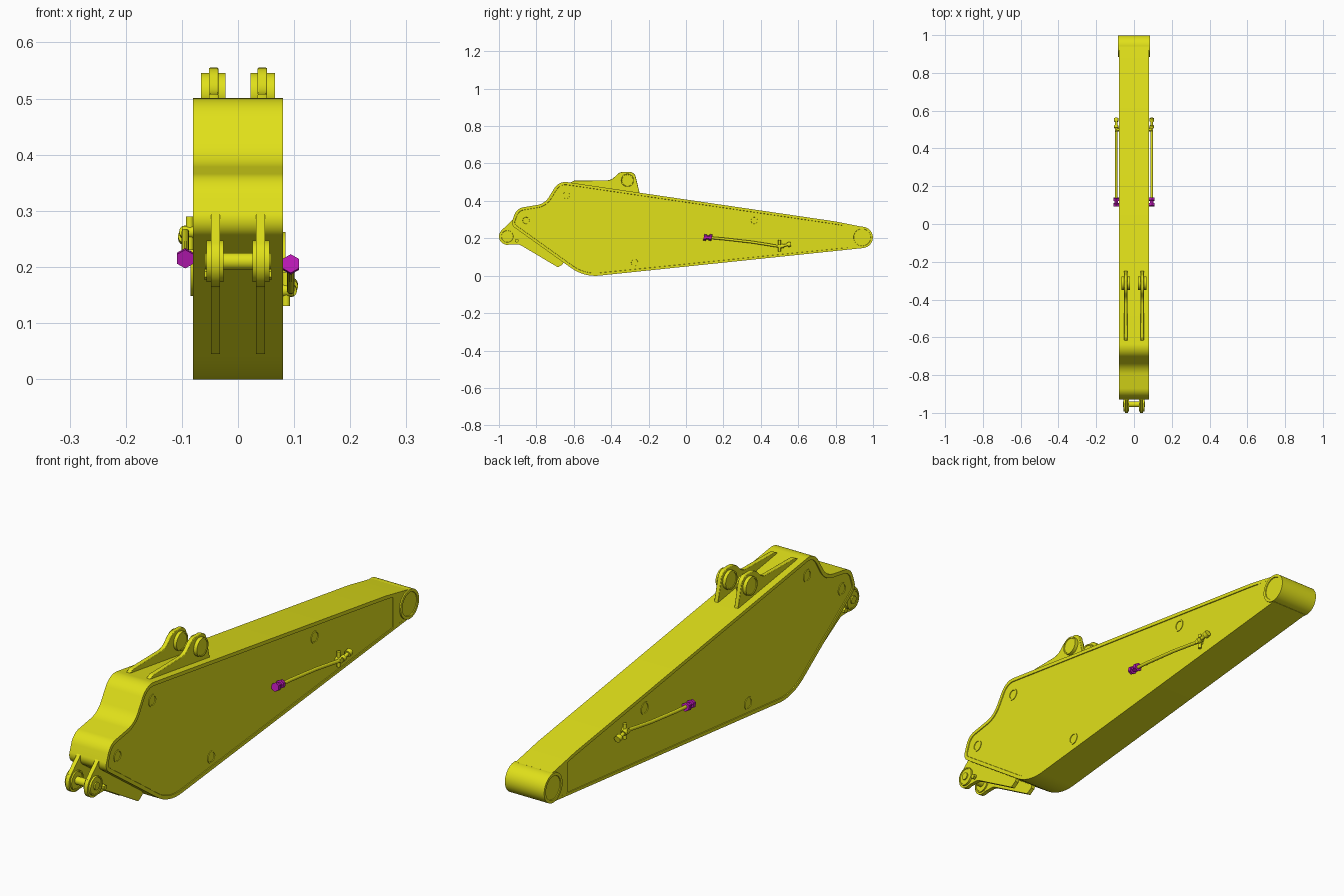
import bpy, bmesh, math
from mathutils import Vector

if "Cube" in bpy.data.objects:
    bpy.data.objects.remove(bpy.data.objects["Cube"])

def material(name, color):
    m = bpy.data.materials.new(name)
    m.diffuse_color = color
    m.use_nodes = True
    m.node_tree.nodes["Principled BSDF"].inputs["Base Color"].default_value = m.diffuse_color
    return m

YELLOW = material("yellow_paint", (0.75, 0.75, 0.01, 1))
MAGENTA = material("magenta_cap", (0.5, 0.01, 0.47, 1))

def finish(bm, name, mat=YELLOW):
    bmesh.ops.recalc_face_normals(bm, faces=bm.faces)
    me = bpy.data.meshes.new(name)
    bm.to_mesh(me)
    bm.free()
    for p in me.polygons:
        p.use_smooth = True
    me.set_sharp_from_angle(angle=math.radians(32))
    me.materials.append(mat)
    ob = bpy.data.objects.new(name, me)
    bpy.context.collection.objects.link(ob)
    return ob

def rounded(corners, seg=10):
    """Corners are (y, z, radius); returns the outline with filleted corners."""
    out, n = [], len(corners)
    for i, (y, z, r) in enumerate(corners):
        p = Vector((y, z))
        if r == 0:
            out.append(p)
            continue
        a = (Vector(corners[i - 1][:2]) - p).normalized()
        b = (Vector(corners[(i + 1) % n][:2]) - p).normalized()
        half = a.angle(b) / 2
        c = p + (a + b).normalized() * (r / math.sin(half))
        s = p + a * (r / math.tan(half)) - c
        e = p + b * (r / math.tan(half)) - c
        for k in range(seg + 1):
            t = k / seg
            out.append(c + (s * (1 - t) + e * t).normalized() * r)
    return out

def plate(name, corners, x0, x1, inset=0, depth=0, bevel=0):
    """Extrude a y-z outline from x0 to x1, optionally with recessed sides."""
    bm = bmesh.new()
    face = bm.faces.new([bm.verts.new((x0, p.x, p.y)) for p in rounded(corners)])
    ext = bmesh.ops.extrude_face_region(bm, geom=[face])["geom"]
    bmesh.ops.translate(bm, vec=(x1 - x0, 0, 0),
                        verts=[g for g in ext if isinstance(g, bmesh.types.BMVert)])
    bmesh.ops.recalc_face_normals(bm, faces=bm.faces)
    if inset:
        sides = [f for f in bm.faces if abs(f.normal.x) > 0.9]
        bmesh.ops.inset_individual(bm, faces=sides, thickness=inset, depth=0)
        bmesh.ops.inset_individual(bm, faces=sides, thickness=0.001, depth=-depth)
    ob = finish(bm, name)
    if bevel:
        m = ob.modifiers.new("edge", "BEVEL")
        m.width, m.segments = bevel, 2
    return ob

def rod(name, p, q, r, sides=32, mat=YELLOW, rim=0, depth=0):
    """Cylinder from p to q; rim and depth cut a shallow dish into both ends."""
    p, q = Vector(p), Vector(q)
    bm = bmesh.new()
    bmesh.ops.create_cone(bm, cap_ends=True, segments=sides, radius1=r, radius2=r,
                          depth=(q - p).length)
    if rim:
        caps = [f for f in bm.faces if abs(f.normal.z) > 0.9]
        bmesh.ops.inset_individual(bm, faces=caps, thickness=rim, depth=0)
        bmesh.ops.inset_individual(bm, faces=caps, thickness=0.001, depth=-depth)
    rot = (q - p).to_track_quat('Z', 'Y').to_matrix().to_4x4()
    rot.translation = (p + q) / 2
    bmesh.ops.transform(bm, matrix=rot, verts=bm.verts)
    return finish(bm, name, mat)

# Main box-section arm with slightly recessed side panels
plate("arm_body", [(-0.937, 0.272, 0.035), (-0.905, 0.36, 0.06), (-0.755, 0.385, 0.09),
                   (-0.68, 0.507, 0.07), (0.80, 0.29, 0), (0.94, 0.262, 0),
                   (0.94, 0.147, 0), (-0.545, -0.008, 0.22)],
      -0.08, 0.08, inset=0.014, depth=0.003)

# End casting and pivot tube at the narrow end
plate("end_casting", [(0.845, 0.275, 0), (0.94, 0.255, 0), (0.94, 0.155, 0), (0.845, 0.145, 0)],
      -0.0798, 0.0798)
rod("end_pivot_tube", (-0.085, 0.942, 0.205), (0.085, 0.942, 0.205), 0.057, 64, rim=0.011, depth=0.003)

# Cross tubes showing as rings on both sides
for y, z in [(-0.64, 0.43), (-0.855, 0.295), (-0.275, 0.07), (0.365, 0.295)]:
    rod("cross_tube", (-0.0795, y, z), (0.0795, y, z), 0.024, 32, rim=0.006, depth=0.004)

for s in (-1, 1):
    # Upper cylinder lugs
    plate("top_lug", [(-0.63, 0.49, 0), (-0.60, 0.508, 0), (-0.40, 0.51, 0.06),
                      (-0.355, 0.555, 0.05), (-0.275, 0.555, 0.035), (-0.245, 0.43, 0),
                      (-0.40, 0.44, 0)], s * 0.035, s * 0.052, bevel=0.002)
    rod("top_lug_boss", (s * 0.022, -0.313, 0.51), (s * 0.066, -0.313, 0.51), 0.036, 40,
        rim=0.005, depth=0.002)
    # Front linkage lugs
    plate("front_lug", [(-0.90, 0.312, 0), (-0.915, 0.31, 0), (-0.987, 0.242, 0),
                        (-0.97, 0.168, 0), (-0.89, 0.167, 0.05), (-0.685, 0.045, 0),
                        (-0.66, 0.06, 0), (-0.64, 0.11, 0), (-0.85, 0.28, 0)],
          s * 0.032, s * 0.048)
    rod("front_lug_eye", (s * 0.032, -0.955, 0.21), (s * 0.048, -0.955, 0.21), 0.045, 40)
    rod("front_lug_boss", (s * 0.026, -0.955, 0.21), (s * 0.056, -0.955, 0.21), 0.037, 40,
        rim=0.005, depth=0.002)
    rod("pin_keeper_bolt", (s * 0.04, -0.905, 0.187), (s * 0.06, -0.905, 0.187), 0.01, 6)
rod("front_pin", (-0.059, -0.955, 0.21), (0.059, -0.955, 0.21), 0.015)

# Hydraulic pipes; the left one is the right one turned half round the arm's axis
for s in (-1, 1):
    def at(y, z, x=0.094):
        return (s * x, y, 0.21 + s * (z - 0.21))

    cu = bpy.data.curves.new("pipe", "CURVE")
    cu.dimensions = '3D'
    cu.bevel_depth, cu.bevel_resolution, cu.use_fill_caps = 0.007, 3, True
    path = [(0.12, 0.204), (0.20, 0.197), (0.35, 0.180), (0.44, 0.166),
            (0.48, 0.159), (0.51, 0.158), (0.55, 0.167)]
    sp = cu.splines.new("POLY")
    sp.points.add(len(path) - 1)
    for pt, (y, z) in zip(sp.points, path):
        pt.co = (*at(y, z), 1)
    sp.use_smooth = True
    cu.materials.append(YELLOW)
    bpy.context.collection.objects.link(bpy.data.objects.new("pipe", cu))

    # Magenta hexagonal cap nuts
    for y0, y1, r in [(0.095, 0.109, 0.017), (0.109, 0.124, 0.011), (0.124, 0.138, 0.017)]:
        rod("cap_nut", at(y0, 0.206), at(y1, 0.203), r, 6, MAGENTA)

    # Clamp and end fitting
    rod("clamp_post", at(0.50, 0.130, 0.086), at(0.50, 0.190, 0.086), 0.007, 12)
    rod("clamp_standoff", at(0.50, 0.158, 0.076), at(0.50, 0.158, 0.100), 0.011, 16)
    rod("pipe_collar", at(0.508, 0.157), at(0.522, 0.160), 0.011, 16)
    rod("pipe_end_fitting", at(0.543, 0.165), at(0.560, 0.169), 0.013, 16)
